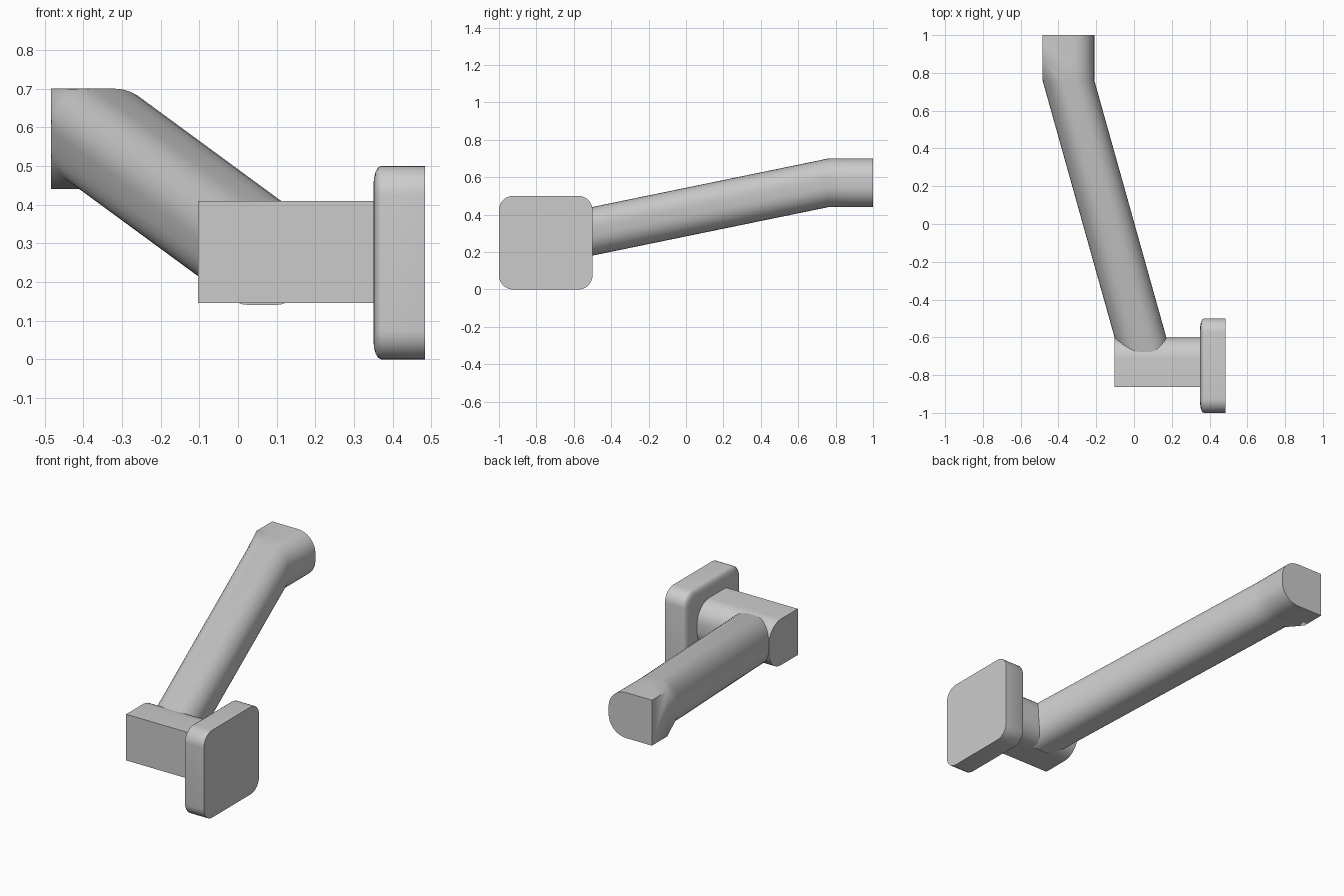
import bpy, bmesh, math
from mathutils import Vector

cube = bpy.data.objects.get("Cube")
if cube:
    bpy.data.objects.remove(cube, do_unlink=True)

grey = bpy.data.materials.new("satin_grey")
grey.use_nodes = True
grey.diffuse_color = (0.6, 0.6, 0.6, 1)
grey.node_tree.nodes["Principled BSDF"].inputs["Base Color"].default_value = (0.6, 0.6, 0.6, 1)

STEPS = 8


def profile(w, h, left, right):
    """Rectangle outline with separate corner radii on its left and right sides."""
    pts = []
    for i, (sx, sy, r) in enumerate([(1, 1, right), (-1, 1, left), (-1, -1, left), (1, -1, right)]):
        for k in range(STEPS + 1):
            a = math.pi / 2 * (i + k / STEPS)
            pts.append((sx * (w / 2 - r) + r * math.cos(a), sy * (h / 2 - r) + r * math.sin(a)))
    return pts


def loft(name, rings):
    """Skin a list of equal-length rings and cap both ends."""
    bm = bmesh.new()
    loops = [[bm.verts.new(p) for p in ring] for ring in rings]
    n = len(loops[0])
    for a, b in zip(loops, loops[1:]):
        for i in range(n):
            j = (i + 1) % n
            bm.faces.new((a[i], a[j], b[j], b[i]))
    bm.faces.new(loops[0])
    bm.faces.new(loops[-1])
    bmesh.ops.remove_doubles(bm, verts=bm.verts, dist=0.0001)
    bmesh.ops.recalc_face_normals(bm, faces=bm.faces)
    mesh = bpy.data.meshes.new(name)
    bm.to_mesh(mesh)
    bm.free()
    mesh.materials.append(grey)
    obj = bpy.data.objects.new(name, mesh)
    bpy.context.collection.objects.link(obj)
    bpy.ops.object.select_all(action='DESELECT')
    obj.select_set(True)
    bpy.context.view_layer.objects.active = obj
    bpy.ops.object.shade_smooth_by_angle(angle=math.radians(35))
    return obj


def ring_x(x, cy, cz, pts):
    return [Vector((x, cy + u, cz + v)) for u, v in pts]


def ring_y(y, cx, cz, pts):
    return [Vector((cx + u, y, cz + v)) for u, v in pts]


# Mounting plate: rounded square with a softened inner rim
rings = []
for k in range(5):
    a = math.pi / 2 * k / 4
    inset = 0.05 * (1 - math.sin(a))
    r = 0.075 - inset
    rings.append(ring_x(0.37 - 0.02 * math.cos(a), -0.75, 0.25,
                        profile(0.5 - 2 * inset, 0.5 - 2 * inset, r, r)))
rings.append(ring_x(0.484, -0.75, 0.25, profile(0.5, 0.5, 0.075, 0.075)))
loft("mounting_plate", rings)

# Short neck: square front, rounded back edges
neck = profile(0.262, 0.264, 0, 0.11)
loft("neck", [ring_x(x, -0.731, 0.278, neck) for x in (-0.104, 0.36)])

# Lever: rounded sloping shaft that turns into a straight tip with a square outer side
shaft = profile(0.274, 0.26, 0.11, 0.11)
tip = profile(0.274, 0.26, 0, 0.11)
loft("lever", [
    ring_y(-0.7, 0.062, 0.27, shaft),
    ring_y(0.76, -0.347, 0.57, shaft),
    ring_y(0.86, -0.347, 0.57, tip),
    ring_y(1.0, -0.347, 0.57, tip),
])
